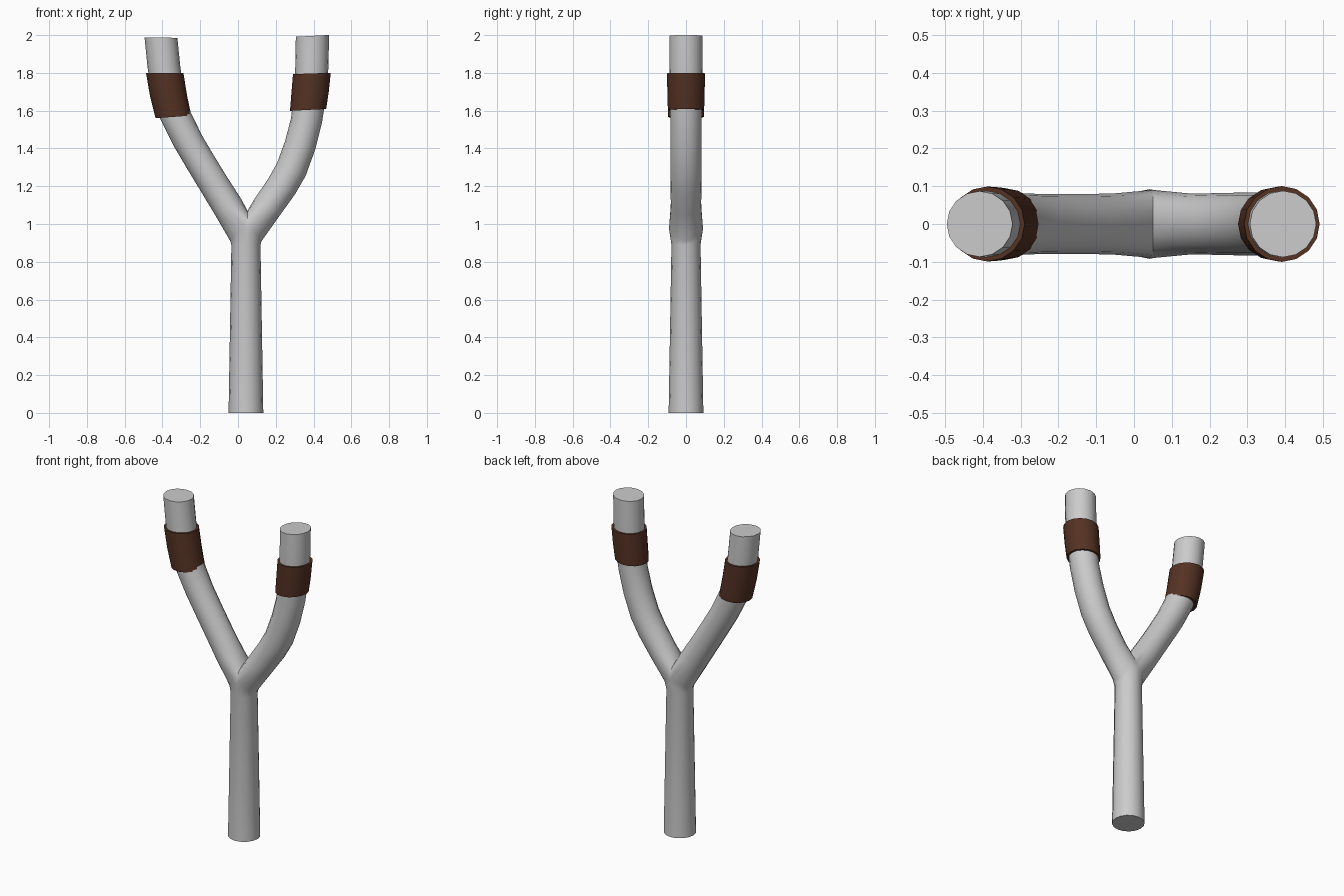
import bpy, bmesh
from math import sin, cos, pi, radians

if "Cube" in bpy.data.objects:
    bpy.data.objects.remove(bpy.data.objects["Cube"])

N = 16
ANG = [2 * pi * k / N for k in range(N)]


def disc(bm, side, x, z, r, tilt):
    """Ring of verts; index 0 faces outward (side = -1 left, +1 right)."""
    t = radians(tilt)
    return [bm.verts.new((x + side * r * cos(a) * cos(t), r * sin(a),
                          z - r * cos(a) * sin(t))) for a in ANG]


def loft(bm, rings):
    for a, b in zip(rings, rings[1:]):
        for k in range(N):
            j = (k + 1) % N
            bm.faces.new((a[k], a[j], b[j], b[k]))


def finish(bm, name, mat=None):
    bmesh.ops.remove_doubles(bm, verts=bm.verts, dist=0.0005)
    bmesh.ops.recalc_face_normals(bm, faces=bm.faces)
    me = bpy.data.meshes.new(name)
    bm.to_mesh(me)
    bm.free()
    ob = bpy.data.objects.new(name, me)
    bpy.context.collection.objects.link(ob)
    if mat:
        me.materials.append(mat)
    bpy.ops.object.select_all(action='DESELECT')
    ob.select_set(True)
    bpy.context.view_layer.objects.active = ob
    bpy.ops.object.shade_smooth_by_angle(angle=radians(30))
    return ob


# Arm sections: x, z, radius, tilt of the section
ARMS = {
    -1: [(-0.052, 1.09, 0.081, 31), (-0.13, 1.215, 0.079, 29), (-0.20, 1.33, 0.079, 26),
         (-0.265, 1.44, 0.080, 20), (-0.332, 1.575, 0.083, 12), (-0.375, 1.72, 0.086, 4),
         (-0.392, 1.83, 0.087, 0), (-0.408, 1.987, 0.087, -1)],
    1: [(0.155, 1.09, 0.080, 33), (0.232, 1.20, 0.082, 30), (0.283, 1.29, 0.083, 24),
        (0.33, 1.42, 0.083, 15), (0.363, 1.55, 0.083, 6), (0.383, 1.70, 0.086, 0),
        (0.391, 1.83, 0.088, -2), (0.394, 1.996, 0.088, -3)],
}
BANDS = {
    -1: ("left_band", [(-0.342, 1.567, 0.095, 4), (-0.368, 1.68, 0.098, 1), (-0.388, 1.80, 0.099, 0)]),
    1: ("right_band", [(0.371, 1.604, 0.096, -3), (0.382, 1.70, 0.099, -2), (0.391, 1.797, 0.100, -2)]),
}
CX = 0.042

# Forked frame: handle splits into two arms sharing a saddle seam
bm = bmesh.new()
base = disc(bm, 1, CX, 0, 0.092, 0)
bm.faces.new(base)
neck = disc(bm, 1, CX, 0.89, 0.077, 0)
loft(bm, [base, neck])


def fork_ring(side):
    ring = []
    for a in ANG:
        c, s = cos(a), sin(a)
        if c > -1e-6:
            p = (CX + side * 0.083 * c + 0.008 * (1 - c), 0.09 * s, 0.91 + 0.065 * s * s)
        else:
            p = (CX + 0.008 * (1 - c) / (1 - c), 0.09 * s, 0.975 - 0.095 * c)
        ring.append(bm.verts.new(p))
    return ring


forks = {side: fork_ring(side) for side in (-1, 1)}
half = N // 4
for k in range(-half, half):
    # neck to right fork, then neck to the mirrored left fork
    bm.faces.new((neck[k], neck[k + 1], forks[1][k + 1], forks[1][k]))
    m = N // 2
    bm.faces.new((neck[(m - k) % N], neck[(m - k - 1) % N], forks[-1][k + 1], forks[-1][k]))
for side, secs in ARMS.items():
    rings = [disc(bm, side, *s) for s in secs]
    loft(bm, [forks[side]] + rings)
    bm.faces.new(rings[-1])
finish(bm, "forked_frame")

# Leather bands wrapped round the arms
brown = bpy.data.materials.new("brown_leather")
brown.diffuse_color = (0.09, 0.032, 0.017, 1)
brown.use_nodes = True
brown.node_tree.nodes["Principled BSDF"].inputs["Base Color"].default_value = brown.diffuse_color
for side, (name, secs) in BANDS.items():
    bm = bmesh.new()
    rings = [disc(bm, side, *s) for s in secs]
    loft(bm, rings)
    bm.faces.new(rings[0])
    bm.faces.new(rings[-1])
    finish(bm, name, brown)
